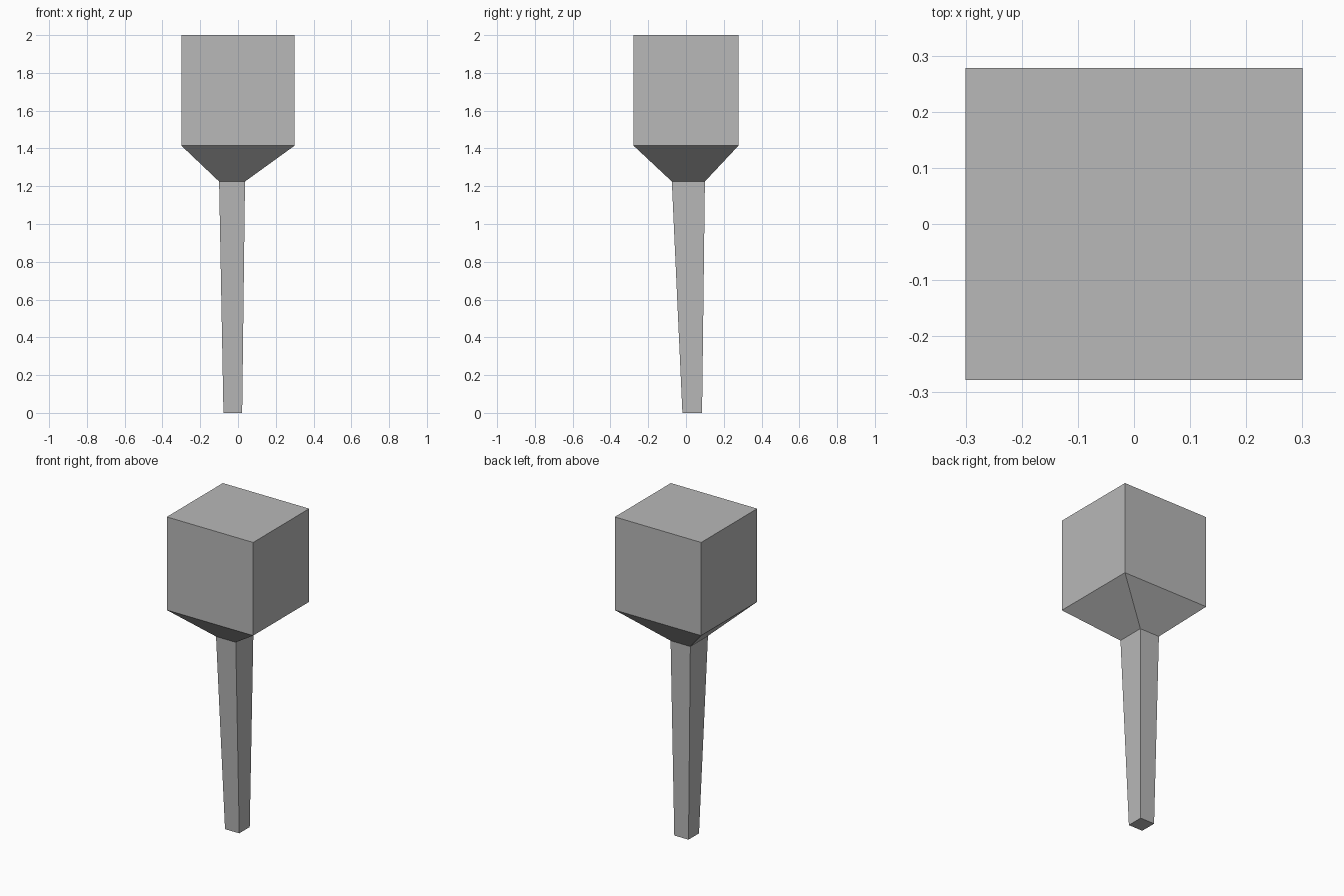
import bpy
import bmesh

cube = bpy.data.objects.get("Cube")
if cube:
    bpy.data.objects.remove(cube, do_unlink=True)

GREY = (0.48, 0.48, 0.48, 1.0)
mat = bpy.data.materials.new("plain grey")
mat.use_nodes = True
mat.diffuse_color = GREY
mat.node_tree.nodes["Principled BSDF"].inputs["Base Color"].default_value = GREY


def ring(bm, x0, x1, y0, y1, z):
    """Rectangular cross-section at height z."""
    return [bm.verts.new((x, y, z)) for x, y in ((x0, y0), (x1, y0), (x1, y1), (x0, y1))]


# Slim leaning stem, flared collar and block head, lofted as one closed shell
bm = bmesh.new()
sections = [
    (-0.077, 0.022, -0.019, 0.085, 0.0),    # foot of the stem
    (-0.100, 0.037, -0.075, 0.100, 1.225),  # top of the stem
    (-0.30, 0.30, -0.278, 0.278, 1.415),    # base of the head
    (-0.30, 0.30, -0.278, 0.278, 2.0),      # top of the head
]
rings = [ring(bm, *s) for s in sections]
for low, high in zip(rings, rings[1:]):
    for i in range(4):
        j = (i + 1) % 4
        bm.faces.new((low[i], low[j], high[j], high[i]))
bm.faces.new(rings[0][::-1])
bm.faces.new(rings[-1])
bmesh.ops.recalc_face_normals(bm, faces=bm.faces)

mesh = bpy.data.meshes.new("stem_and_block_head")
bm.to_mesh(mesh)
bm.free()
mesh.materials.append(mat)
bpy.context.collection.objects.link(bpy.data.objects.new("stem_and_block_head", mesh))
